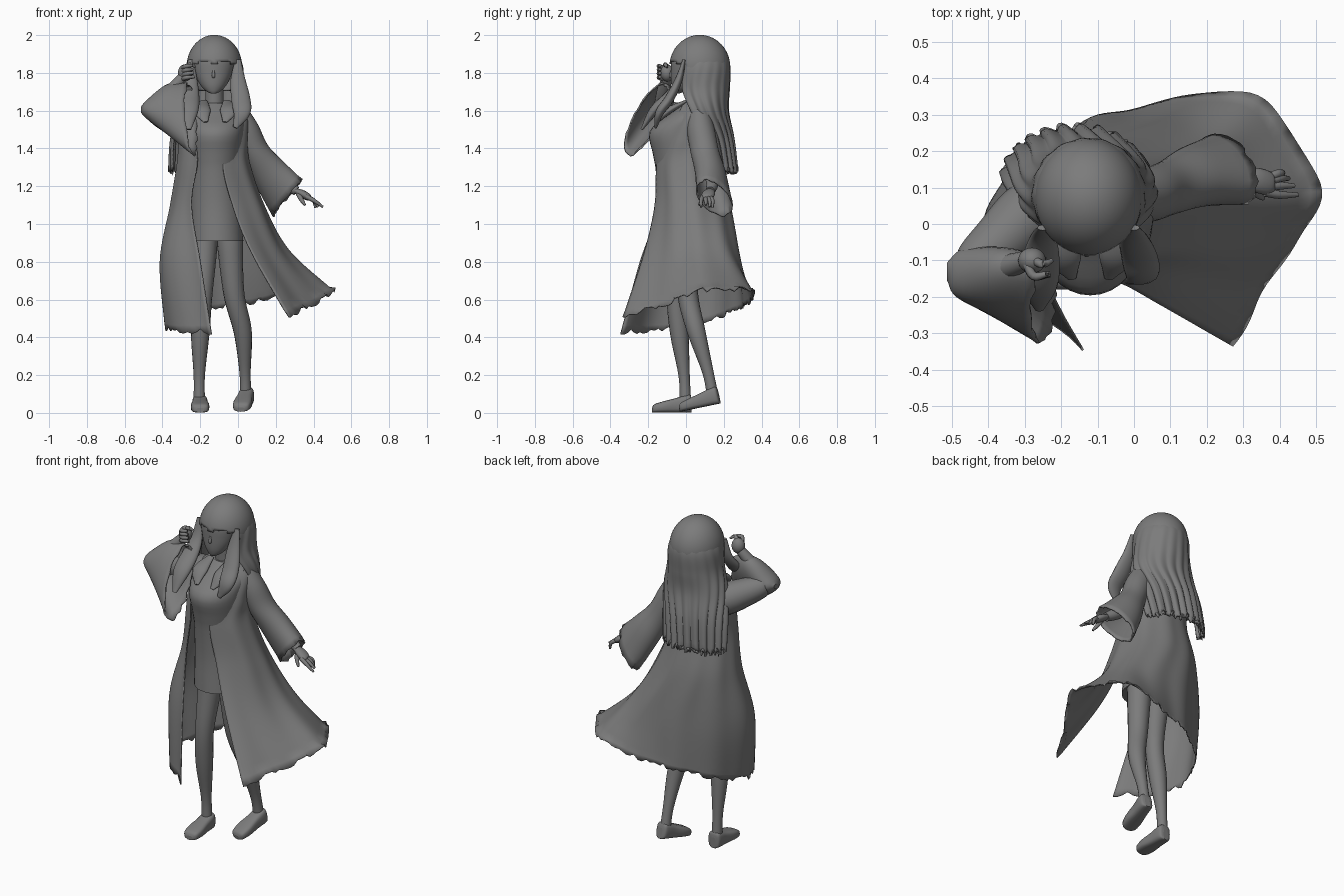
import bpy, bmesh, math, random
from mathutils import Vector as V

if "Cube" in bpy.data.objects:
    bpy.data.objects.remove(bpy.data.objects["Cube"])

random.seed(4)
GREY = bpy.data.materials.new("dark_grey")
GREY.diffuse_color = (.2, .2, .2, 1)
GREY.use_nodes = True
GREY.node_tree.nodes["Principled BSDF"].inputs["Base Color"].default_value = GREY.diffuse_color


def spline(pts, n):
    """Catmull-Rom through points of any dimension, n steps per span."""
    p = [V(q) for q in pts]
    p = [p[0] * 2 - p[1]] + p + [p[-1] * 2 - p[-2]]
    out = []
    for i in range(1, len(p) - 2):
        a, b, c, d = p[i - 1:i + 3]
        for k in range(n):
            t = k / n
            out.append(0.5 * (2 * b + (c - a) * t + (2 * a - 5 * b + 4 * c - d) * t * t
                              + (3 * b - a - 3 * c + d) * t ** 3))
    return out + [p[-2]]


def skin(name, rows, closed=True, caps=(True, True), thick=0):
    """Bridge equal-length rows of points into one smooth surface."""
    bm = bmesh.new()
    grid = [[bm.verts.new(p) for p in r] for r in rows]
    m = len(rows[0])
    for a, b in zip(grid, grid[1:]):
        for i in range(m if closed else m - 1):
            j = (i + 1) % m
            bm.faces.new((a[i], a[j], b[j], b[i]))
    if closed and caps[0]:
        bm.faces.new(grid[0])
    if closed and caps[1]:
        bm.faces.new(grid[-1])
    return finish(name, bm, thick)


def finish(name, bm, thick=0):
    bmesh.ops.recalc_face_normals(bm, faces=bm.faces)
    for f in bm.faces:
        f.smooth = len(f.verts) < 5
    me = bpy.data.meshes.new(name)
    bm.to_mesh(me)
    bm.free()
    me.materials.append(GREY)
    ob = bpy.data.objects.new(name, me)
    bpy.context.collection.objects.link(ob)
    if thick:
        s = ob.modifiers.new("thickness", 'SOLIDIFY')
        s.thickness, s.offset = thick, 0
    return ob


def circle(c, u, v, n=24):
    return [c + u * math.cos(t * math.tau / n) + v * math.sin(t * math.tau / n) for t in range(n)]


def stack(name, rings, n=4):
    """Horizontal ellipses: (cx, cy, z, rx, ry)."""
    c = spline([r[:3] for r in rings], n)
    s = spline([r[3:5] for r in rings], n)
    return skin(name, [circle(p, V((q[0], 0, 0)), V((0, q[1], 0)), 32) for p, q in zip(c, s)])


def tube(name, pts, flat=1.0, side=(1, 0, 0), n=5, seg=16):
    """Tapered tube through (x, y, z, r); flat squashes it across the side axis."""
    c = spline([p[:3] for p in pts], n)
    r = spline([(p[3], 0) for p in pts], n)
    rows = []
    for i, p in enumerate(c):
        t = (c[min(i + 1, len(c) - 1)] - c[max(i - 1, 0)]).normalized()
        u = (V(side) - t * t.dot(V(side))).normalized()
        k = max(r[i][0], 0.002)
        rows.append(circle(p, u * k, t.cross(u) * k * flat, seg))
    return skin(name, rows)


def bell(name, rings, n=5):
    """Open sleeve: (centre, half-height vector, half-width vector)."""
    c, u, v = (spline([r[i] for r in rings], n) for i in range(3))
    rows = [circle(a, b, d, 32) for a, b, d in zip(c, u, v)]
    rows[-1] = [p + V((random.uniform(-.008, .008), 0, random.uniform(-.01, .006))) for p in rows[-1]]
    return skin(name, rows, caps=(True, False), thick=0.008)


def arc(cx, cy, z, rx, ry, a0, a1, m=9):
    return [(cx + rx * math.cos(t), cy + ry * math.sin(t), z)
            for t in (math.radians(a0 + (a1 - a0) * i / (m - 1)) for i in range(m))]


def drape(name, rows, across, down, folds, depth, ragged, thick):
    """Hanging open sheet with folds growing toward a ragged lower edge."""
    wide = [spline(r, across) for r in rows]
    cols = [spline(col, down) for col in zip(*wide)]
    grid = [list(r) for r in zip(*cols)]
    mid = sum((p for r in grid for p in r), V((0, 0, 0))) / (len(grid) * len(grid[0]))
    for j, row in enumerate(grid):
        f = (j / (len(grid) - 1)) ** 1.5
        for i, p in enumerate(row):
            out = V((p.x - mid.x, p.y - mid.y, 0)).normalized()
            row[i] = p + out * depth * f * math.sin(folds * math.tau * i / len(row))
    for p in grid[-1]:
        p.z += random.uniform(0, ragged)
    return skin(name, grid, closed=False, thick=thick)


def ball(c, r):
    bm = bmesh.new()
    bmesh.ops.create_uvsphere(bm, u_segments=48, v_segments=36, radius=1)
    for v in bm.verts:
        v.co = V(c) + V((v.co.x * r[0], v.co.y * r[1], v.co.z * r[2]))
    return bm


# Long open coat: fitted bodice rows, then flared skirt swept to one side
coat_mid = [(.07, -.22, .85), (.2, -.09, .85), (.265, .07, .86), (.21, .22, .86), (.04, .28, .84),
            (-.18, .25, .82), (-.36, .12, .8), (-.4, -.08, .8), (-.2, -.245, .8)]
coat_hem = [(.27, -.335, .5), (.4, -.11, .56), (.51, .09, .635), (.335, .35, .63), (.06, .33, .57),
            (-.17, .26, .53), (-.345, .1, .47), (-.36, -.13, .42), (-.14, -.35, .415)]
drape("long_coat", [
    arc(-.12, .06, 1.645, .09, .09, -50, 230),
    arc(-.12, .05, 1.58, .165, .12, -50, 230),
    arc(-.13, .02, 1.45, .18, .165, -58, 238),
    arc(-.13, .01, 1.32, .19, .17, -75, 243),
    arc(-.11, .03, 1.1, .245, .205, -71, 236),
    coat_mid, coat_hem], 12, 8, 9, .006, .03, .006)

# Short dress over the torso, and the neck
stack("dress", [(-.11, -.02, .91, .138, .14), (-.115, -.01, 1.1, .135, .14), (-.12, -.01, 1.28, .13, .15),
                (-.12, -.01, 1.37, .14, .165), (-.12, -.02, 1.49, .15, .172), (-.12, .03, 1.58, .15, .12),
                (-.12, .05, 1.64, .07, .06)])
stack("neck", [(-.125, .05, 1.6, .05, .05), (-.125, .04, 1.78, .045, .045)])
for s in (-1, 1):
    tube("collar_flap", [(-.12 + s * .06, 0, 1.65, .02), (-.12 + s * .07, -.09, 1.6, .045),
                         (-.12 + s * .05, -.15, 1.54, .012)], .4)

# Face with a small nose
stack("face", [(-.13, -.05, 1.69, .012, .012), (-.13, -.035, 1.705, .04, .035), (-.13, -.01, 1.74, .072, .068),
               (-.13, .01, 1.8, .1, .09), (-.13, .025, 1.88, .112, .1), (-.13, .05, 1.95, .08, .08)])
tube("nose", [(-.13, -.075, 1.82, .004), (-.13, -.082, 1.785, .009), (-.13, -.076, 1.775, .005)])

# Hair: cap cut away below a soft fringe, back curtain, front locks
bm = ball((-.125, .073, 1.832), (.142, .156, .164))
bmesh.ops.delete(bm, geom=[v for v in bm.verts if v.co.z < 1.7 or (
    v.co.y < .03 and v.co.z < 1.825 + .03 * abs(math.sin((v.co.x + .125) * 32))
    and abs(v.co.x + .125) < .118)], context='VERTS')
finish("hair_cap", bm, .01)
drape("back_hair", [
    arc(-.125, .075, 1.93, .1, .112, -15, 195), arc(-.125, .078, 1.84, .143, .149, -30, 210),
    arc(-.125, .08, 1.72, .155, .144, -42, 222),
    arc(-.13, .085, 1.6, .185, .132, -25, 205), arc(-.15, .09, 1.45, .2, .155, 5, 180),
    arc(-.165, .12, 1.26, .195, .145, 12, 178)], 12, 8, 12, .01, .05, .014)
tube("front_lock_left", [(.0, -.01, 1.87, .015), (.0, -.04, 1.76, .04), (.015, -.09, 1.66, .05),
                         (.02, -.14, 1.59, .045), (-.015, -.16, 1.51, .012)], .5)
tube("front_lock_right", [(-.25, -.01, 1.87, .015), (-.25, -.035, 1.76, .035), (-.255, -.09, 1.68, .05),
                          (-.26, -.17, 1.6, .05), (-.26, -.235, 1.5, .012)], .5)

# Raised arm: upper sleeve, wide hanging cuff, forearm
tube("raised_upper_sleeve", [(-.2, .05, 1.53, .085), (-.28, .03, 1.53, .092), (-.37, -.05, 1.565, .078),
                             (-.45, -.115, 1.6, .055), (-.48, -.13, 1.6, .01)], 1, (0, 0, 1))
bell("raised_cuff", [((-.51, -.13, 1.605), (0, .01, .015), (0, .02, 0)),
                     ((-.475, -.135, 1.605), (0, .02, .05), (.01, .06, -.01)),
                     ((-.37, -.16, 1.605), (0, .06, .13), (.02, .07, -.02)),
                     ((-.25, -.21, 1.555), (-.01, .1, .185), (.03, .06, -.03))])
tube("raised_forearm", [(-.43, -.13, 1.62, .04), (-.36, -.12, 1.7, .035), (-.295, -.1, 1.775, .027)])
finish("raised_palm", ball((-.28, -.1, 1.8), (.038, .035, .045)))
for i in range(4):
    z = 1.835 - i * .02
    tube("raised_finger", [(-.295, -.11, z - .01, .012), (-.275, -.143, z, .012),
                           (-.242 + i * .004, -.138, z + .004, .008)], 1, (0, 0, 1), 4, 8)
tube("raised_pointing_finger", [(-.275, -.1, 1.83, .012), (-.25, -.11, 1.845, .011), (-.225, -.1, 1.83, .006)])

# Lowered arm: sleeve flaring to a cuff, forearm, spread hand
bell("lowered_sleeve", [((-.02, .07, 1.58), (.06, 0, .04), (0, .06, 0)),
                        ((.04, .08, 1.49), (.062, 0, .035), (0, .07, 0)),
                        ((.095, .1, 1.38), (.06, 0, .035), (0, .072, 0)),
                        ((.165, .13, 1.27), (.068, -.015, .062), (0, .078, 0)),
                        ((.26, .15, 1.14), (.075, -.05, .095), (.01, .08, .01))])
tube("lowered_forearm", [(.15, .13, 1.3, .04), (.24, .14, 1.22, .034), (.31, .13, 1.175, .025)])
tube("lowered_palm", [(.3, .13, 1.178, .022), (.34, .12, 1.16, .034), (.375, .11, 1.14, .03),
                      (.385, .11, 1.135, .01)], .6, (0, 1, 0))
for x, y, z in ((.45, .08, 1.09), (.44, .105, 1.1), (.425, .125, 1.09), (.41, .14, 1.085)):
    tube("lowered_finger", [(.36, .1 + (y - .1) * .6, 1.145, .013), (.4, y, 1.125, .011), (x, y, z, .006)],
         1, (0, 1, 0), 4, 8)
tube("lowered_thumb", [(.32, .11, 1.16, .014), (.335, .085, 1.13, .012), (.355, .07, 1.1, .006)], 1, (0, 1, 0), 4, 8)

# Legs and shoes
tube("standing_leg", [(-.18, .0, .98, .075), (-.178, -.02, .85, .066), (-.188, -.05, .62, .052),
                      (-.2, -.035, .42, .049), (-.205, -.01, .2, .03), (-.205, -.003, .06, .03)])
tube("trailing_leg", [(-.045, .0, .98, .075), (-.04, -.005, .85, .066), (-.02, .01, .62, .055),
                      (.025, .055, .43, .048), (.037, .115, .22, .03), (.04, .14, .1, .03)])


def shoe(name, toe, heel, lift):
    """Boxy rounded shoe lofted from toe to heel."""
    toe, heel = V(toe), V(heel)
    d = (heel - toe).normalized()
    w = V((-d.y, d.x, 0)).normalized()
    up = d.cross(w) if d.cross(w).z > 0 else w.cross(d)
    prof = spline([(0, .02, .012), (.06, .042, .022), (.3, .049, .03), (.6, .042, .038),
                   (.85, .04, lift), (.97, .034, lift), (1, .015, lift * .7)], 3)

    def box(a):  # superellipse gives a flat sole
        return math.copysign(abs(a) ** .6, a)
    skin(name, [[toe.lerp(heel, t) + up * h * (1 + box(math.sin(k * math.tau / 20)))
                 + w * s * box(math.cos(k * math.tau / 20)) for k in range(20)] for t, s, h in prof])


shoe("standing_shoe", (-.2, -.18, .002), (-.202, .03, .002), .046)
shoe("trailing_shoe", (.015, -.03, .006), (.052, .182, .05), .045)
